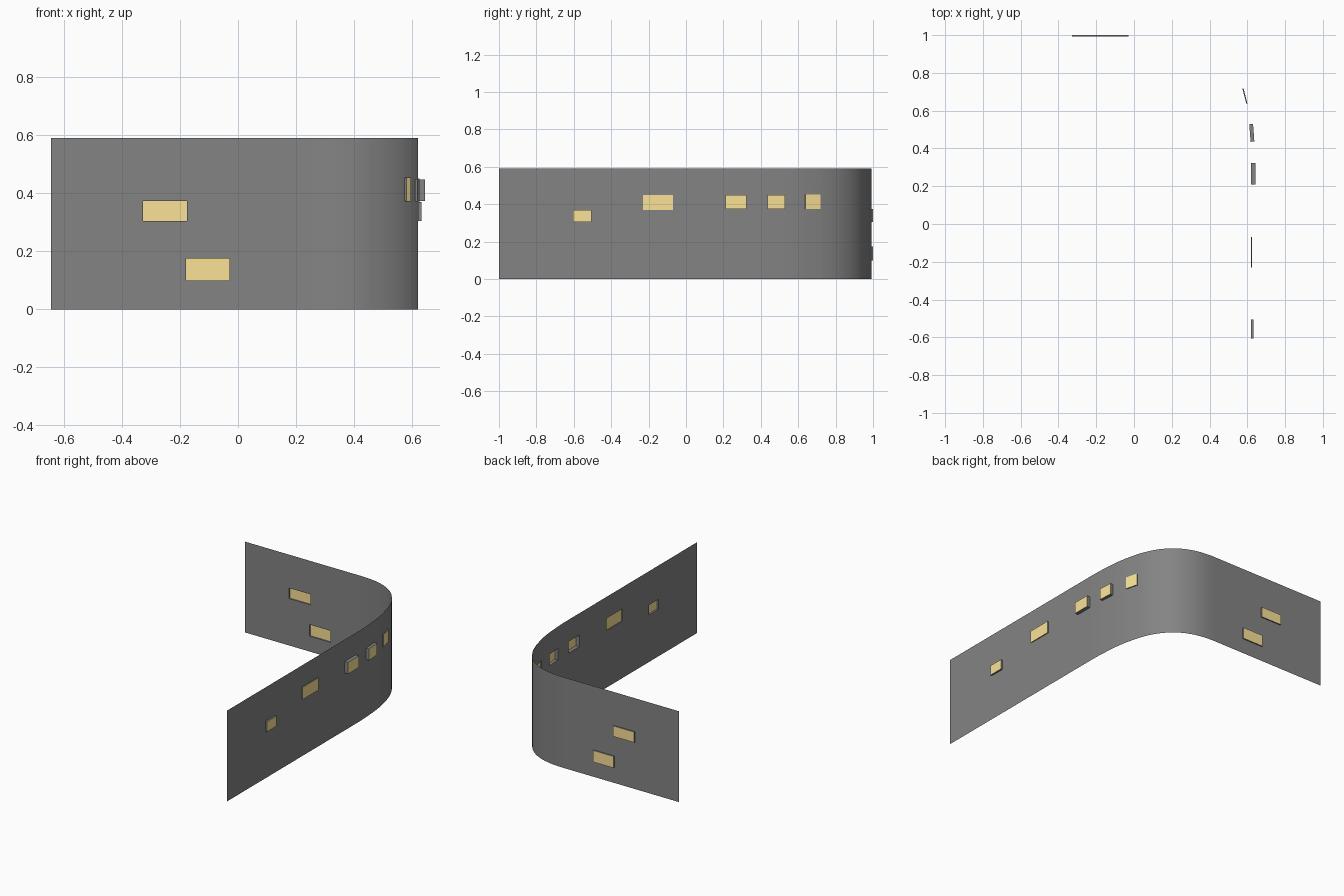
import bpy, bmesh
from mathutils import Vector

if "Cube" in bpy.data.objects:
    bpy.data.objects.remove(bpy.data.objects["Cube"])

H, X, Y = 0.59, 0.62, 0.992

# Windows: start, end, bottom, top, outward depth
SIDE = [(-0.605, -0.505, 0.305, 0.37, 0.012),
        (-0.23, -0.07, 0.37, 0.45, 0.006),
        (0.21, 0.323, 0.373, 0.448, 0.024),
        (0.435, 0.528, 0.373, 0.448, 0.02),
        (0.637, 0.717, 0.373, 0.452, 0.006)]
BACK = [(-0.175, -0.328, 0.305, 0.373, 0.008),
        (-0.03, -0.18, 0.10, 0.175, 0.008)]

panel_mat = bpy.data.materials.new("pale_yellow")
panel_mat.diffuse_color = (0.96, 0.76, 0.31, 1)
panel_mat.use_nodes = True
panel_mat.node_tree.nodes["Principled BSDF"].inputs["Base Color"].default_value = panel_mat.diffuse_color
wall_mat = bpy.data.materials.new("dark_grey")
wall_mat.diffuse_color = (0.23, 0.23, 0.23, 1)
wall_mat.use_nodes = True
wall_mat.node_tree.nodes["Principled BSDF"].inputs["Base Color"].default_value = wall_mat.diffuse_color


def make_object(name, bm, mat):
    me = bpy.data.meshes.new(name)
    bm.to_mesh(me)
    bm.free()
    ob = bpy.data.objects.new(name, me)
    bpy.context.collection.objects.link(ob)
    me.materials.append(mat)
    return ob


# Plan of the wall: straight side, rounded corner, straight back
a, b, c, d = (Vector(p) for p in ((X, 0.32), (X, 0.78), (0.51, Y), (0.19, Y)))
N = 32
bend = []
for i in range(N + 1):
    t = i / N
    bend.append(a * (1 - t)**3 + b * 3 * t * (1 - t)**2 + c * 3 * t * t * (1 - t) + d * t**3)
path = [Vector((X, -1))] + bend + [Vector((-0.645, Y))]


def on_path(value, axis):
    """Point of the plan at a given y (side) or x (back)."""
    for p, q in zip(path, path[1:]):
        lo, hi = sorted((p[axis], q[axis]))
        if hi > lo and lo <= value <= hi:
            return p.lerp(q, (value - p[axis]) / (q[axis] - p[axis]))


windows = [(on_path(s, 1), on_path(e, 1), z0, z1, dep) for s, e, z0, z1, dep in SIDE]
windows += [(on_path(s, 0), on_path(e, 0), z0, z1, dep) for s, e, z0, z1, dep in BACK]


def order(p):
    return p.y - p.x    # increases all along the plan


cols = [p for p in path
        if not any(order(w[0]) - 1e-4 < order(p) < order(w[1]) + 1e-4 for w in windows)]
cols += [p for w in windows for p in w[:2]]
cols.sort(key=order)
levels = sorted({0, H} | {z for w in windows for z in w[2:4]})

# Curved wall sheet with window openings
bm = bmesh.new()
grid = [[bm.verts.new((p.x, p.y, z)) for z in levels] for p in cols]
for i in range(len(cols) - 1):
    for j in range(len(levels) - 1):
        u = (order(cols[i]) + order(cols[i + 1])) / 2
        z = (levels[j] + levels[j + 1]) / 2
        if any(order(w[0]) < u < order(w[1]) and w[2] < z < w[3] for w in windows):
            continue
        bm.faces.new((grid[i][j], grid[i + 1][j], grid[i + 1][j + 1], grid[i][j + 1]))
wall = make_object("curved_wall", bm, wall_mat)
bpy.context.view_layer.objects.active = wall
wall.select_set(True)
bpy.ops.object.shade_smooth_by_angle(angle=0.5)

# Each window: grey reveal standing out of the wall, closed by a yellow panel
for n, (p, q, z0, z1, dep) in enumerate(windows, 1):
    t = (q - p).normalized()
    out = Vector((t.y, -t.x, 0)) * dep
    inner = [Vector((v.x, v.y, z)) for v, z in ((p, z0), (q, z0), (q, z1), (p, z1))]
    outer = [v + out for v in inner]
    bm = bmesh.new()
    vi = [bm.verts.new(v) for v in inner]
    vo = [bm.verts.new(v) for v in outer]
    for k in range(4):
        m = (k + 1) % 4
        bm.faces.new((vi[k], vi[m], vo[m], vo[k]))
    make_object(f"window_reveal_{n}", bm, wall_mat)
    bm = bmesh.new()
    bm.faces.new([bm.verts.new(v) for v in outer])
    make_object(f"window_panel_{n}", bm, panel_mat)
